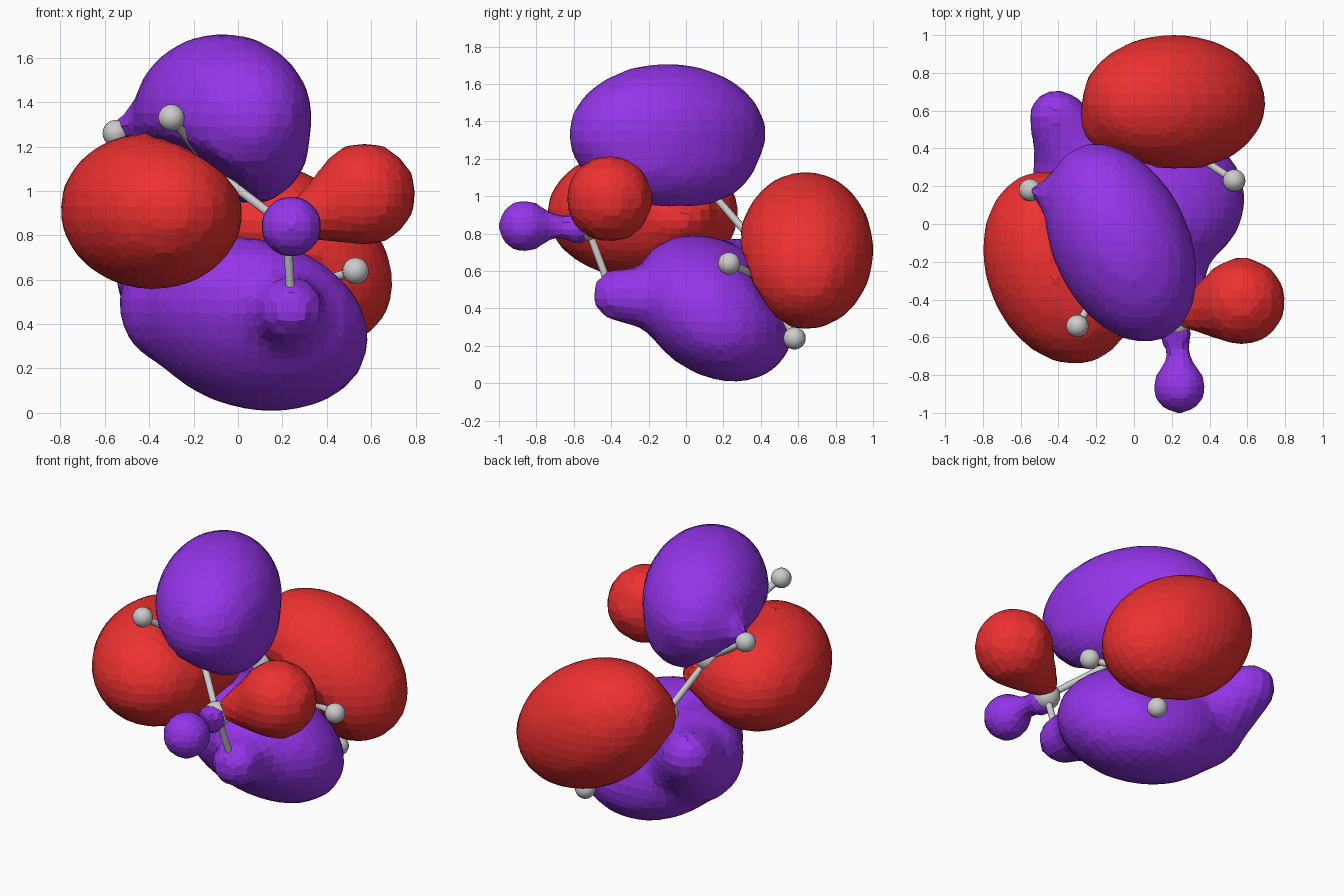
import bpy, bmesh, math
from mathutils import Vector, Matrix, Euler

if "Cube" in bpy.data.objects:
    bpy.data.objects.remove(bpy.data.objects["Cube"])


def colour(name, rgb):
    m = bpy.data.materials.new(name)
    m.diffuse_color = (*rgb, 1)
    m.use_nodes = True
    m.node_tree.nodes["Principled BSDF"].inputs["Base Color"].default_value = m.diffuse_color
    return m


PURPLE = colour("purple", (0.30, 0.035, 0.82))
RED = colour("red", (0.85, 0.03, 0.03))


def finish(name, bm, mat=None):
    me = bpy.data.meshes.new(name)
    bm.to_mesh(me)
    bm.free()
    ob = bpy.data.objects.new(name, me)
    bpy.context.collection.objects.link(ob)
    if mat:
        me.materials.append(mat)
    return ob


def lobe(name, mat, blobs, plane=None, extra=(), voxel=0.06):
    """Fuse ellipsoids; flatten 'blobs' (not 'extra') against a plane."""
    bm = bmesh.new()

    def add(items):
        for centre, radii, rot in items:
            e = Euler([math.radians(a) for a in rot]).to_matrix().to_4x4()
            m = Matrix.Translation(centre) @ e @ Matrix.Diagonal((*radii, 1))
            bmesh.ops.create_icosphere(bm, subdivisions=4, radius=1, matrix=m)

    add(blobs)
    if plane:
        p, n = Vector(plane[0]), Vector(plane[1]).normalized()
        for v in bm.verts:
            d = (v.co - p).dot(n)
            if d < 0.012:
                v.co += n * (0.012 - d) * 0.98
    add(extra)
    ob = finish(name, bm, mat)
    r = ob.modifiers.new("fuse", 'REMESH')
    r.mode = 'VOXEL'
    r.voxel_size = voxel
    r.use_smooth_shade = False
    s = ob.modifiers.new("soften", 'SMOOTH')
    s.factor = 0.5
    s.iterations = 2
    return ob


def ball(c, r):
    return (c, (r, r, r), (0, 0, 0))


def taper(a, b, ra, rb, n=4):
    """Row of balls making a tapering neck."""
    a, b = Vector(a), Vector(b)
    return [ball(a.lerp(b, i / n), ra + (rb - ra) * i / n) for i in range(n + 1)]


# Atom positions
carbons = [(0.22, -0.53, 0.84), (-0.12, -0.23, 1.10), (-0.24, 0.11, 1.05),
           (-0.11, 0.37, 0.75), (0.23, 0.43, 0.55)]
hydrogens = [((0.24, -0.88, 0.84), 0), ((0.24, -0.40, 0.49), 0),
             ((0.55, -0.42, 0.98), 0), ((-0.30, -0.54, 1.33), 1),
             ((-0.55, 0.18, 1.26), 2), ((-0.42, 0.54, 0.65), 3),
             ((0.53, 0.23, 0.64), 4), ((0.31, 0.58, 0.24), 4)]


def atom(name, c, r):
    bm = bmesh.new()
    bmesh.ops.create_uvsphere(bm, u_segments=20, v_segments=12, radius=r,
                              matrix=Matrix.Translation(c))
    for f in bm.faces:
        f.smooth = True
    finish(name, bm)


def bond(name, a, b, r=0.02):
    a, b = Vector(a), Vector(b)
    d = b - a
    m = Matrix.Translation((a + b) / 2) @ d.to_track_quat('Z', 'Y').to_matrix().to_4x4()
    bm = bmesh.new()
    bmesh.ops.create_cone(bm, cap_ends=True, segments=14, radius1=r, radius2=r,
                          depth=d.length, matrix=m)
    for f in bm.faces:
        f.smooth = len(f.verts) == 4
    finish(name, bm)


# Skeleton
for i, c in enumerate(carbons):
    atom(f"carbon_atom_{i + 1}", c, 0.08)
    if i:
        bond(f"carbon_bond_{i}", carbons[i - 1], c)
for i, (h, k) in enumerate(hydrogens):
    atom(f"hydrogen_atom_{i + 1}", h, 0.06)
    bond(f"hydrogen_bond_{i + 1}", carbons[k], h)

# Nodal planes that separate the paired lobes
up_p, up_n = (-0.18, -0.06, 1.07), Vector((0.545, 0.225, 0.81))
lo_p, lo_n = (0.06, 0.40, 0.65), Vector((0.28, 0.81, 0.51))

# Upper pair
lobe("upper_purple_lobe", PURPLE,
     [((-0.07, -0.10, 1.33), (0.365, 0.56, 0.38), (0, 0, 25)),
      ((-0.01, -0.07, 1.22), (0.29, 0.49, 0.30), (0, 0, 25))],
     (up_p, up_n), [ball((-0.49, 0.17, 1.29), 0.07)])
lobe("left_red_lobe", RED,
     [((-0.39, -0.23, 0.91), (0.395, 0.53, 0.355), (0, 5, 20)),
      ball((-0.17, -0.05, 0.90), 0.20)], (up_p, -up_n))

# Lower pair
lobe("back_red_lobe", RED,
     [((0.21, 0.64, 0.71), (0.53, 0.365, 0.375), (0, 32, 0)),
      ball((-0.07, 0.56, 0.80), 0.22), ball((0.25, 0.50, 0.64), 0.20)], (lo_p, lo_n))
lobe("lower_purple_lobe", PURPLE,
     [((0.07, 0.15, 0.40), (0.53, 0.46, 0.34), (-35, 15, 0)),
      ball((-0.25, 0.27, 0.49), 0.29)], (lo_p, -lo_n),
     taper((-0.30, 0.38, 0.53), (-0.41, 0.57, 0.64), 0.23, 0.15)
     + taper((0.20, -0.10, 0.45), (0.24, -0.36, 0.47), 0.19, 0.145))

# Lobes around the end group
lobe("end_red_lobe", RED,
     [ball((0.57, -0.41, 0.985), 0.235)]
     + taper((0.50, -0.43, 0.95), (0.30, -0.47, 0.88), 0.19, 0.10))
lobe("end_purple_lobe", PURPLE,
     [ball((0.24, -0.865, 0.84), 0.14)]
     + taper((0.24, -0.78, 0.84), (0.23, -0.64, 0.84), 0.09, 0.055)
     + [ball((0.22, -0.58, 0.83), 0.09)], voxel=0.04)
